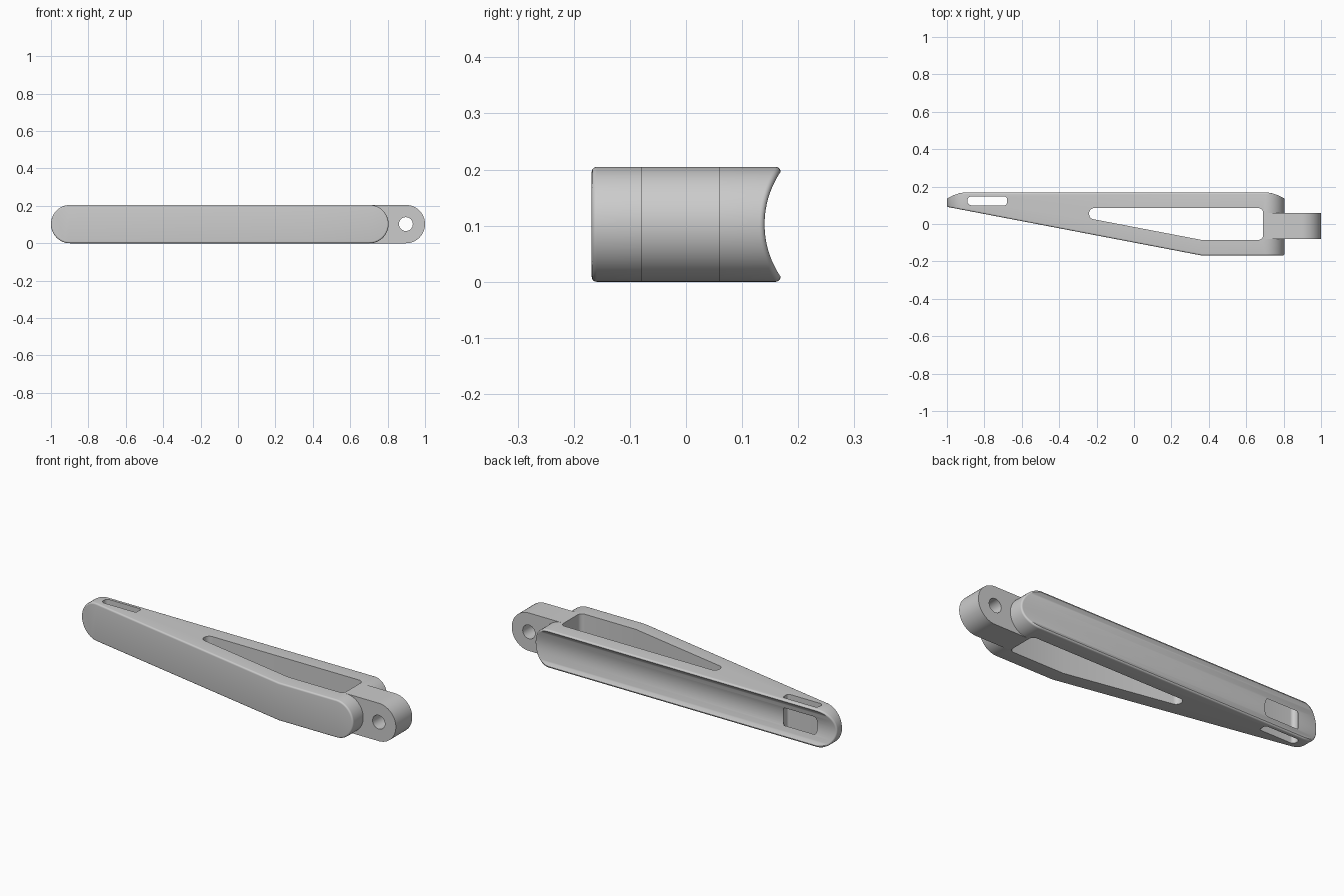
import bpy, bmesh
from math import sin, cos, pi, sqrt, tan, radians
from mathutils import Vector

old = bpy.data.objects.get("Cube")
if old:
    bpy.data.objects.remove(old)

R = 0.1025            # half height and end radius
X0, X1 = -1.0, 0.805  # ends of the body
KINK = 0.36           # where the front face bends
EDGE = 0.009          # rounding of the outer rims
N = 28                # points per end arc

grey = bpy.data.materials.new("plain_grey")
grey.use_nodes = True
grey.diffuse_color = (0.6, 0.6, 0.6, 1)
grey.node_tree.nodes["Principled BSDF"].inputs["Base Color"].default_value = (0.6, 0.6, 0.6, 1)


def finish(name, bm):
    bmesh.ops.recalc_face_normals(bm, faces=bm.faces[:])
    mesh = bpy.data.meshes.new(name)
    bm.to_mesh(mesh)
    bm.free()
    mesh.materials.append(grey)
    obj = bpy.data.objects.new(name, mesh)
    bpy.context.collection.objects.link(obj)
    return obj


def activate(obj):
    bpy.ops.object.select_all(action="DESELECT")
    obj.select_set(True)
    bpy.context.view_layer.objects.active = obj


def prism(name, points, direction):
    """Extrude a closed planar outline along a direction."""
    bm = bmesh.new()
    base = bm.faces.new([bm.verts.new(p) for p in points])
    new = bmesh.ops.extrude_face_region(bm, geom=[base])["geom"]
    bmesh.ops.translate(bm, vec=direction,
                        verts=[g for g in new if isinstance(g, bmesh.types.BMVert)])
    return finish(name, bm)


def fillet(corners, steps=8):
    """Outline in the xy plane from (x, y, corner radius) triples."""
    out = []
    for i, (x, y, r) in enumerate(corners):
        p = Vector((x, y, -0.1))
        if r == 0:
            out.append(p)
            continue
        a, b = (Vector((*corners[(i + k) % len(corners)][:2], -0.1)) - p for k in (-1, 1))
        half = a.angle(b) / 2
        a.normalize()
        b.normalize()
        centre = p + (a + b).normalized() * r / sin(half)
        s, e = (p + d * r / tan(half) - centre for d in (a, b))
        turn = s.angle(e)
        for k in range(steps + 1):
            t = k / steps
            out.append(centre + (s * sin((1 - t) * turn) + e * sin(t * turn)) / sin(turn))
    return out


def cut(obj, cutter):
    mod = obj.modifiers.new("cut", "BOOLEAN")
    mod.operation = "DIFFERENCE"
    mod.solver = "EXACT"
    mod.object = cutter
    activate(obj)
    bpy.ops.object.modifier_apply(modifier=mod.name)
    bpy.data.objects.remove(cutter)


def ring(inset):
    """Stadium outline in x and z: right arc, top bend, left arc, bottom bend."""
    r = R - inset
    arc = [-pi / 2 + pi * i / (N - 1) for i in range(N)]
    right = [(X1 - R + r * cos(a), R + r * sin(a)) for a in arc]
    left = [(X0 + R - r * cos(a), R - r * sin(a)) for a in arc]
    return right + [(KINK, R + r)] + left + [(KINK, R - r)]


def front_y(x):
    return -0.168 + max(0, KINK - x) * 0.191


def back_y(z):
    return 0.307 - sqrt(0.167 ** 2 - (z - R) ** 2)


# Body: rings lofted from the bent front face to the hollow back face
bm = bmesh.new()
angles = [pi / 2 * k / 5 for k in range(6)]
inner = ring(EDGE)
rings = []
for a in angles:
    rings.append([bm.verts.new((x, front_y(ix) + EDGE * (1 - cos(a)), z))
                  for (x, z), (ix, iz) in zip(ring(EDGE * (1 - sin(a))), inner)])
for a in reversed(angles):
    rings.append([bm.verts.new((x, back_y(iz) - EDGE * (1 - cos(a)), z))
                  for (x, z), (ix, iz) in zip(ring(EDGE * (1 - sin(a))), inner)])
count = len(inner)
for lo, hi in zip(rings, rings[1:]):
    for i in range(count):
        j = (i + 1) % count
        bm.faces.new((lo[i], lo[j], hi[j], hi[i]))
front, back = rings[0], rings[-1]
bm.faces.new(front[:N + 1] + [front[-1]])
bm.faces.new(front[N:])
# Hollow back as long strips running end to end
for i in range(N - 1):
    strip = [back[i], back[i + 1], back[2 * N - 1 - i], back[2 * N - i]]
    if i == 0:
        strip.append(back[-1])
    if i == N - 2:
        strip.insert(2, back[N])
    bm.faces.new(strip)
body = finish("handle_body", bm)

# Openings through the body
window = fillet([(-0.24, 0.085, 0.028), (0.69, 0.085, 0.025), (0.69, -0.085, 0.025),
                 (KINK, -0.085, 0), (-0.24, 0.03, 0.028)])
slot = fillet([(-0.89, 0.147, 0.02), (-0.68, 0.147, 0.012),
               (-0.68, 0.1, 0.012), (-0.89, 0.1, 0.02)])
for outline in (window, slot):
    cut(body, prism("opening_cutter", outline, (0, 0, 0.5)))

# Hinge tab with a rounded end and a pin hole
tab_outline = [(0.703, -0.08, 0), (0.703, -0.08, 2 * R)]
for i in range(N):
    a = pi / 2 - pi * i / (N - 1)
    tab_outline.append((1 - R + R * cos(a), -0.08, R + R * sin(a)))
tab = prism("hinge_tab", tab_outline, (0, 0.14, 0))
hole = [(1 - R + 0.037 * cos(2 * pi * i / 32), -0.2, R + 0.037 * sin(2 * pi * i / 32))
        for i in range(32)]
cut(tab, prism("pin_hole_cutter", hole, (0, 0.5, 0)))

for obj in (body, tab):
    activate(obj)
    bpy.ops.object.shade_smooth_by_angle(angle=radians(28))
